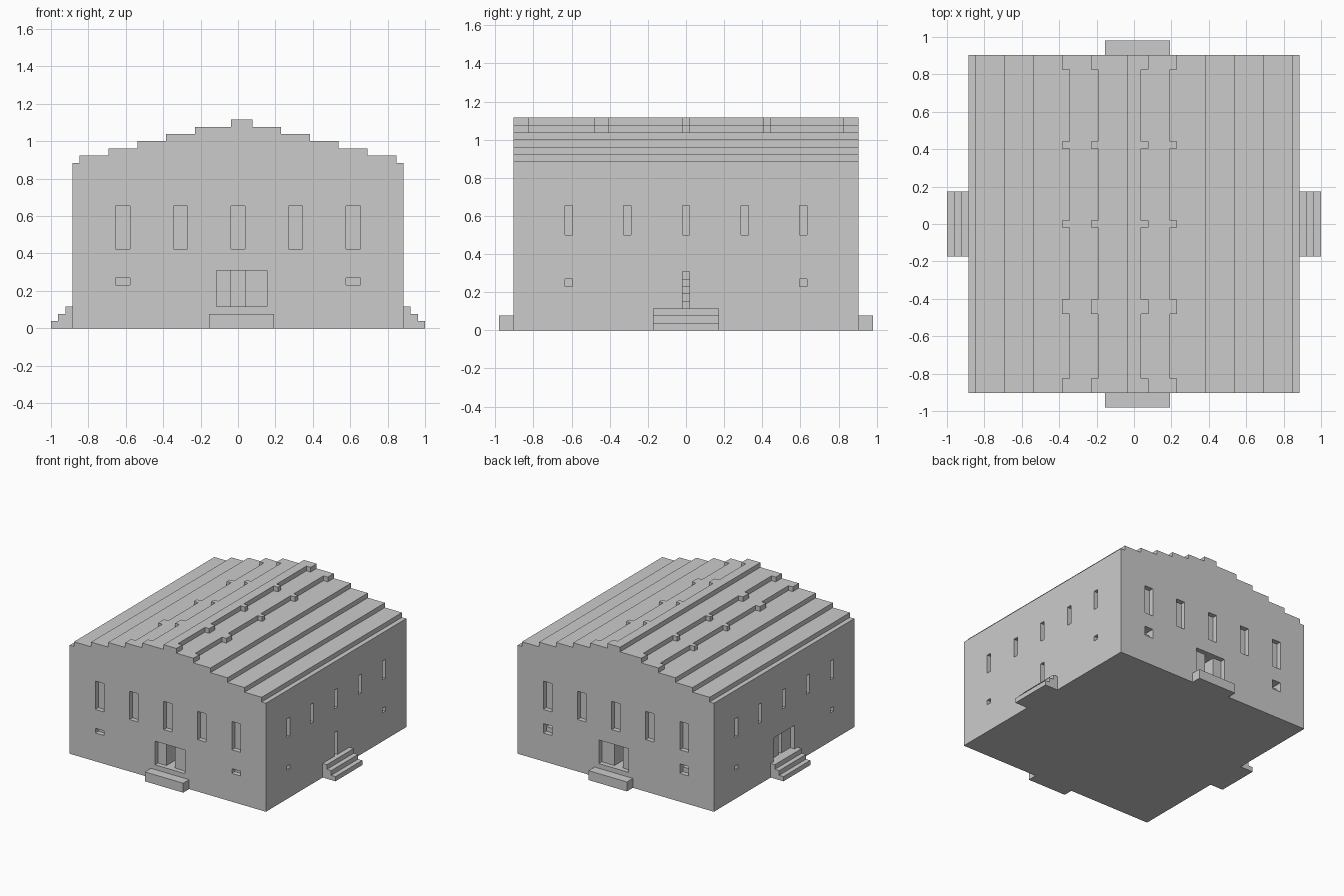
import bpy, bmesh

if "Cube" in bpy.data.objects:
    bpy.data.objects.remove(bpy.data.objects["Cube"])

U = 1 / 26  # block size; all measurements below are in blocks


def box(name, x0, x1, y0, y1, z0, z1):
    x0, x1 = sorted((x0, x1))
    y0, y1 = sorted((y0, y1))
    me = bpy.data.meshes.new(name)
    bm = bmesh.new()
    bmesh.ops.create_cube(bm, size=1)
    for v in bm.verts:
        v.co = ((x1 if v.co.x > 0 else x0) * U,
                (y1 if v.co.y > 0 else y0) * U,
                (z1 if v.co.z > 0 else z0) * U)
    bm.to_mesh(me)
    bm.free()
    ob = bpy.data.objects.new(name, me)
    bpy.context.collection.objects.link(ob)
    return ob


# Building body: stepped gable profile extruded along y
left = [(-23, 0, 23), (-22, 23, 24), (-18, 24, 25), (-14, 25, 26),
        (-9, 26, 27), (-5, 27, 28), (-1, 28, 29)]
right = [(1, 29, 28), (5, 28, 27), (10, 27, 26), (14, 26, 25),
         (18, 25, 24), (22, 24, 23), (23, 23, 0)]
profile = [(x, z) for x, a, b in left + right for z in (a, b)]
bm = bmesh.new()
face = bm.faces.new([bm.verts.new((x * U, -23.5 * U, z * U)) for x, z in profile])
ext = bmesh.ops.extrude_face_region(bm, geom=[face])
bmesh.ops.translate(bm, vec=(0, 47 * U, 0),
                    verts=[g for g in ext["geom"] if isinstance(g, bmesh.types.BMVert)])
bmesh.ops.recalc_face_normals(bm, faces=bm.faces)
mesh = bpy.data.meshes.new("building_body")
bm.to_mesh(mesh)
bm.free()
body = bpy.data.objects.new("building_body", mesh)
bpy.context.collection.objects.link(body)

cutters = []


def cut_y(s, x0, x1, z0, z1, depth=1):
    """Recess in the front (s=-1) or back (s=1) wall."""
    cutters.append(box("cutter", x0, x1, s * 25, s * (23.5 - depth), z0, z1))


def cut_x(s, y0, y1, z0, z1, depth=1):
    """Recess in the left (s=-1) or right (s=1) wall."""
    cutters.append(box("cutter", s * 25, s * (23 - depth), y0, y1, z0, z1))


for s in (-1, 1):
    # Tall windows and small cellar windows
    for c in (-16, -8, 0, 8, 16):
        cut_y(s, c - 1, c + 1, 11, 17)
        cut_x(s, c - .5, c + .5, 13, 17)
    for c in (-16, 16):
        cut_y(s, c - 1, c + 1, 6, 7)
        cut_x(s, c - .5, c + .5, 6, 7)
        if s == 1:
            cut_y(s, c - 1, c + 1, 7, 8, 2)
    # Front and back doors with a deep middle opening
    cut_y(s, -3, 4, 3, 8)
    cut_y(s, -1, 1, 3, 8, 6)
    # Side doorways with stairs climbing inside
    for i in range(5):
        cut_x(s, -.5, .5, 3 + i, 8, 2 + i)
cut_x(-1, -3.5, 3.5, 3, 8)

bpy.context.view_layer.objects.active = body
for c in cutters:
    mod = body.modifiers.new("cut", 'BOOLEAN')
    mod.operation = 'DIFFERENCE'
    mod.solver = 'EXACT'
    mod.object = c
    bpy.ops.object.modifier_apply(modifier=mod.name)
    bpy.data.objects.remove(c)

# Roof ribs: small lips on the upper roof steps
for y0, y1 in ((-23.5, -21.5), (-12.5, -10.5), (-.5, .5), (10.5, 11.5), (21.5, 23.5)):
    for x, z in ((-10, 26), (-6, 27), (1, 28), (5, 27)):
        box("roof_rib", x, x + 1, y0, y1, z, z + 1)

# Entrance platforms and side stairs
for s in (-1, 1):
    box("entrance_platform", -4, 5, s * 23.5, s * 25.5, 0, 2)
    for i in range(3):
        box("side_stair", s * (23 + i), s * (24 + i), -4.5, 4.5, 0, 3 - i)
